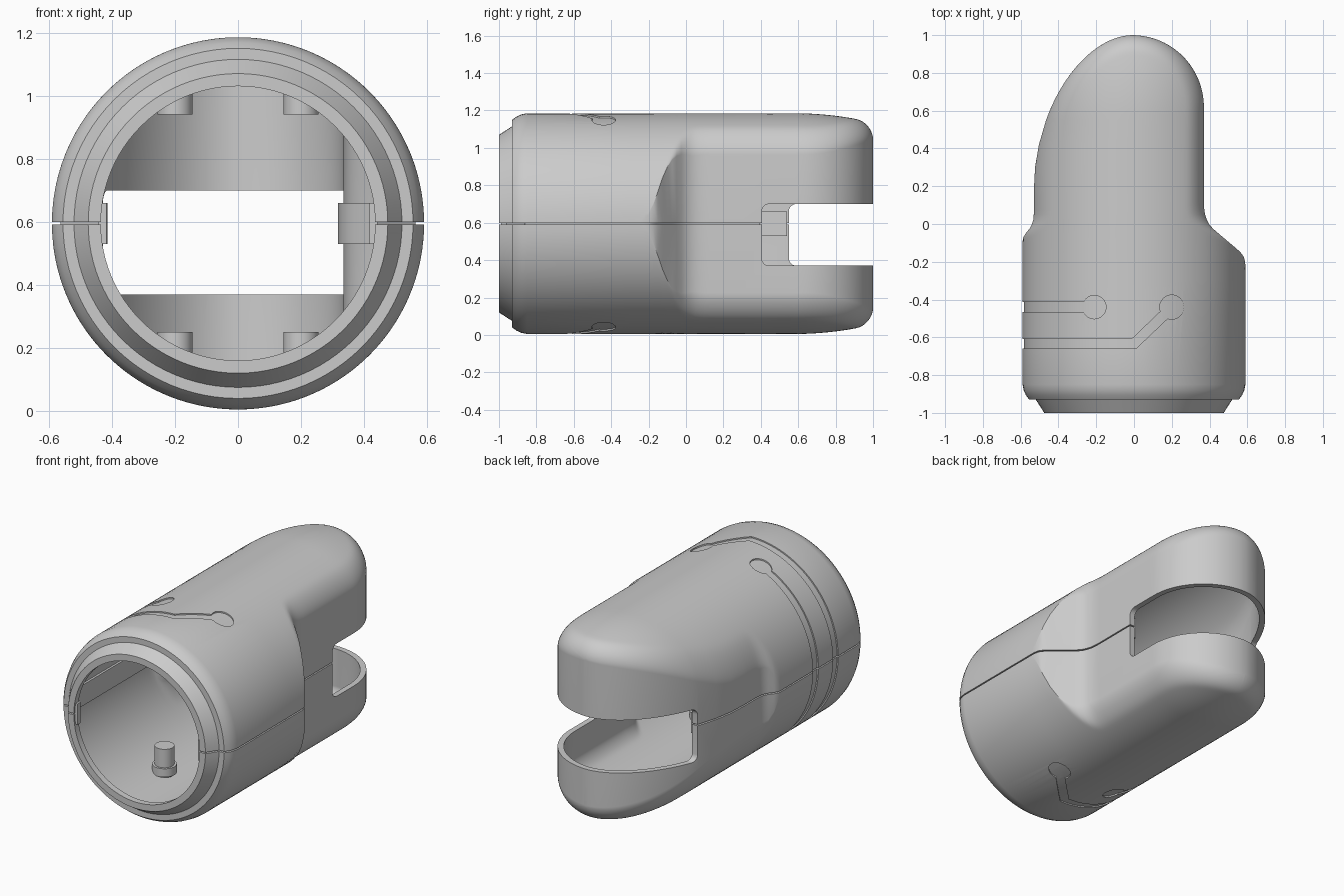
import bpy, bmesh, math

if "Cube" in bpy.data.objects:
    bpy.data.objects.remove(bpy.data.objects["Cube"])

CZ, N, WALL = 0.595, 48, 0.035      # tube axis height, half-section steps, shell thickness


def finish(name, bm):
    bmesh.ops.remove_doubles(bm, verts=bm.verts, dist=1e-5)
    bmesh.ops.recalc_face_normals(bm, faces=bm.faces)
    me = bpy.data.meshes.new(name)
    bm.to_mesh(me)
    bm.free()
    ob = bpy.data.objects.new(name, me)
    bpy.context.collection.objects.link(ob)
    return ob


def skin(name, rings):
    """Closed loft through equal-length rings, capped at both ends."""
    bm = bmesh.new()
    rs = [[bm.verts.new(p) for p in r] for r in rings]
    n = len(rs[0])
    for a, b in zip(rs, rs[1:]):
        for i in range(n):
            j = (i + 1) % n
            bm.faces.new((a[i], a[j], b[j], b[i]))
    bm.faces.new(rs[0])
    bm.faces.new(rs[-1][::-1])
    return finish(name, bm)


def prism(name, pts, axis, lo, hi):
    place = (lambda p, v: (v, p[0], p[1])) if axis == 'x' else (lambda p, v: (p[0], p[1], v))
    return skin(name, [[place(p, v) for p in pts] for v in (lo, hi)])


def circle(cx, cy, r, n=32):
    return [(cx + r * math.cos(2 * math.pi * i / n), cy + r * math.sin(2 * math.pi * i / n)) for i in range(n)]


def rounded_rect(x0, x1, y0, y1, r, n=6):
    pts = []
    for k, (cx, cy) in enumerate(((x1 - r, y1 - r), (x0 + r, y1 - r), (x0 + r, y0 + r), (x1 - r, y0 + r))):
        for i in range(n + 1):
            a = math.pi / 2 * (k + i / n)
            pts.append((cx + r * math.cos(a), cy + r * math.sin(a)))
    return pts


def boolean(ob, cutter, op='DIFFERENCE', self_hit=False):
    m = ob.modifiers.new('cut', 'BOOLEAN')
    m.operation, m.object, m.solver, m.use_self = op, cutter, 'EXACT', self_hit
    bpy.context.view_layer.objects.active = ob
    bpy.ops.object.modifier_apply(modifier=m.name)
    bpy.data.objects.remove(cutter)


def join_meshes(name, obs):
    bm = bmesh.new()
    for o in obs:
        bm.from_mesh(o.data)
        bpy.data.objects.remove(o)
    me = bpy.data.meshes.new(name)
    bm.to_mesh(me)
    bm.free()
    ob = bpy.data.objects.new(name, me)
    bpy.context.collection.objects.link(ob)
    return ob


# Plan outline seen from above: left side up to the tip, then right side down
left = [(-.59, -1.1), (-.59, -.5), (-.59, -.08), (-.582, -.06), (-.545, -.015), (-.533, .02), (-.53, .06)]
for i in range(31):
    a = math.pi / 2 * i / 30
    left.append((-.01 - .52 * max(0, math.cos(a)) ** (2 / 1.85), .2 + .8 * math.sin(a) ** (2 / 1.85)))
right = [(-.01 + .38 * math.sin(math.pi / 2 * i / 24), .62 + .38 * math.cos(math.pi / 2 * i / 24)) for i in range(1, 25)]
right += [(.37, .3), (.37, .09), (.377, .045), (.393, .005), (.42, -.027), (.56, -.145), (.579, -.167),
          (.588, -.195), (.59, -.23), (.59, -.5), (.59, -1.1)]
OUTLINE = left + right
TIP = len(left) - 1


def inset(poly, t):
    out = []
    for i, (x, y) in enumerate(poly):
        a, b = poly[max(i - 1, 0)], poly[min(i + 1, len(poly) - 1)]
        dx, dy = b[0] - a[0], b[1] - a[1]
        if i == TIP:
            dx, dy = 1, 0
        l = math.hypot(dx, dy)
        out.append((x + t * dy / l, y - t * dx / l))
    return out


def x_at(side, y):
    for (x0, y0), (x1, y1) in zip(side, side[1:]):
        if y0 <= y <= y1 and y1 > y0:
            return x0 + (x1 - x0) * (y - y0) / (y1 - y0)
    return side[-1][0]


def span(poly, y, r):
    return max(x_at(poly[:TIP + 1], y), -r), min(x_at(poly[TIP:][::-1], y), r)


def edge_distance(poly, x, y):
    best = 9
    for (ax, ay), (bx, by) in zip(poly, poly[1:]):
        dx, dy = bx - ax, by - ay
        t = min(1, max(0, ((x - ax) * dx + (y - ay) * dy) / (dx * dx + dy * dy)))
        best = min(best, math.hypot(x - ax - t * dx, y - ay - t * dy))
    return best


def body(name, rows, poly, fillet):
    """Round tube trimmed by the plan outline, with filleted finger edges."""
    tip = poly[TIP][1]
    ys = [-.3 + .025 * i for i in range(20)] + [.3, .42]
    ys += [.55 + (tip - .0005 - .55) * math.sin(math.pi / 2 * i / 22) for i in range(23)]
    rows = rows + [(y, rows[-1][1]) for y in ys]
    rings = []
    for y, r in rows:
        lo, hi = span(poly, y, r)
        s = min(1, max(0, (y + .1) / .15))
        f = fillet * s * s * (3 - 2 * s)
        drop = .05 * max(0, (y - .58) / .42) ** 2
        top = []
        for k in range(N + 1):
            x = (lo + hi) / 2 - (hi - lo) / 2 * math.cos(math.pi * k / N)
            z = math.sqrt(max(0, r * r - x * x)) - drop
            if f > 0:
                d = edge_distance(poly, x, y)
                if d < f:
                    z -= f - math.sqrt(max(0, f * f - (f - d) ** 2))
            top.append((x, y, max(0, z)))
        rings.append([(x, y, CZ + z) for x, y, z in top] + [(x, y, CZ - z) for x, y, z in reversed(top)])
    return skin(name, rings)


# Hollow finger-shaped housing
outer_rows = [(-1, .475), (-.93, .52), (-.9299, .555), (-.905, .573), (-.88, .584), (-.85, .59)]
inner_rows = [(-1.02, .435), (-.96, .435), (-.86, .555)]
INNER = inset(OUTLINE, WALL)
shell = body('housing', outer_rows, OUTLINE, .09)
boolean(shell, body('cavity', inner_rows, INNER, .055))

# Through slot in the finger, starting further back on the right side
for x0, x1, y0 in ((-.1, 1, .405), (-1, 0, .55)):
    boolean(shell, prism('slot', rounded_rect(y0, 1.3, .37, .70, .04), 'x', x0, x1))

# Shallow surface channels ending in round pads, top and bottom
channels = join_meshes('channels', [
    prism('a', [(-.75, -.465), (-.2, -.465), (-.2, -.412), (-.75, -.412)], 'z', -.2, 1.4),
    prism('b', circle(-.21, -.44, .062), 'z', -.2, 1.4),
    prism('c', [(-.75, -.66), (.01, -.66), (.215, -.465), (.175, -.43), (-.012, -.61), (-.75, -.61)], 'z', -.2, 1.4),
    prism('d', circle(.2, -.44, .064), 'z', -.2, 1.4)])
core = skin('core', [[(x, y, z + CZ) for x, z in circle(0, 0, .582, 96)] for y in (-.9, -.1)])
boolean(channels, core, self_hit=True)
boolean(shell, channels)

# Split into two half shells with a fine seam
box = [(-2, -2), (2, -2), (2, 2), (-2, 2)]
upper = shell.copy()
upper.data = shell.data.copy()
bpy.context.collection.objects.link(upper)
upper.name, shell.name = 'upper_shell', 'lower_shell'
boolean(upper, prism('below', box, 'z', -2, CZ + .004))
boolean(shell, prism('above', box, 'z', CZ - .004, 3))
parts = [upper, shell]

# Inner lips bridging the seam on both sides
for name, side, end in (('left_lip', 0, .54), ('right_lip', 1, .395)):
    rings = []
    for y in [-.99, -.96, -.91, -.86, -.5, -.25] + [-.22 + .02 * i for i in range(17)] + [.2, .3, end]:
        r = .435 + .12 * min(1, max(0, (y + .96) / .1))
        x = span(INNER, y, r)[side]
        sgn = 1 if side else -1
        a, b = x + sgn * .008, x - sgn * .018
        rings.append([(a, y, .53), (b, y, .53), (b, y, .66), (a, y, .66)])
    parts.append(skin(name, rings))

# Flanged posts inside the shell, mirrored left/right and top/bottom
for x in (-.2, .2):
    for sgn, label in ((-1, 'lower'), (1, 'upper')):
        for kind, r, a, b in (('post', .056, .345, .522), ('flange', .07, .46, .512)):
            parts.append(prism(f'{label}_{kind}', circle(x, -.44, r), 'z', *sorted((CZ + sgn * a, CZ + sgn * b))))

# Smooth curved faces, crisp edges
for ob in parts:
    bpy.ops.object.select_all(action='DESELECT')
    ob.select_set(True)
    bpy.context.view_layer.objects.active = ob
    bpy.ops.object.shade_smooth_by_angle(angle=math.radians(30))
